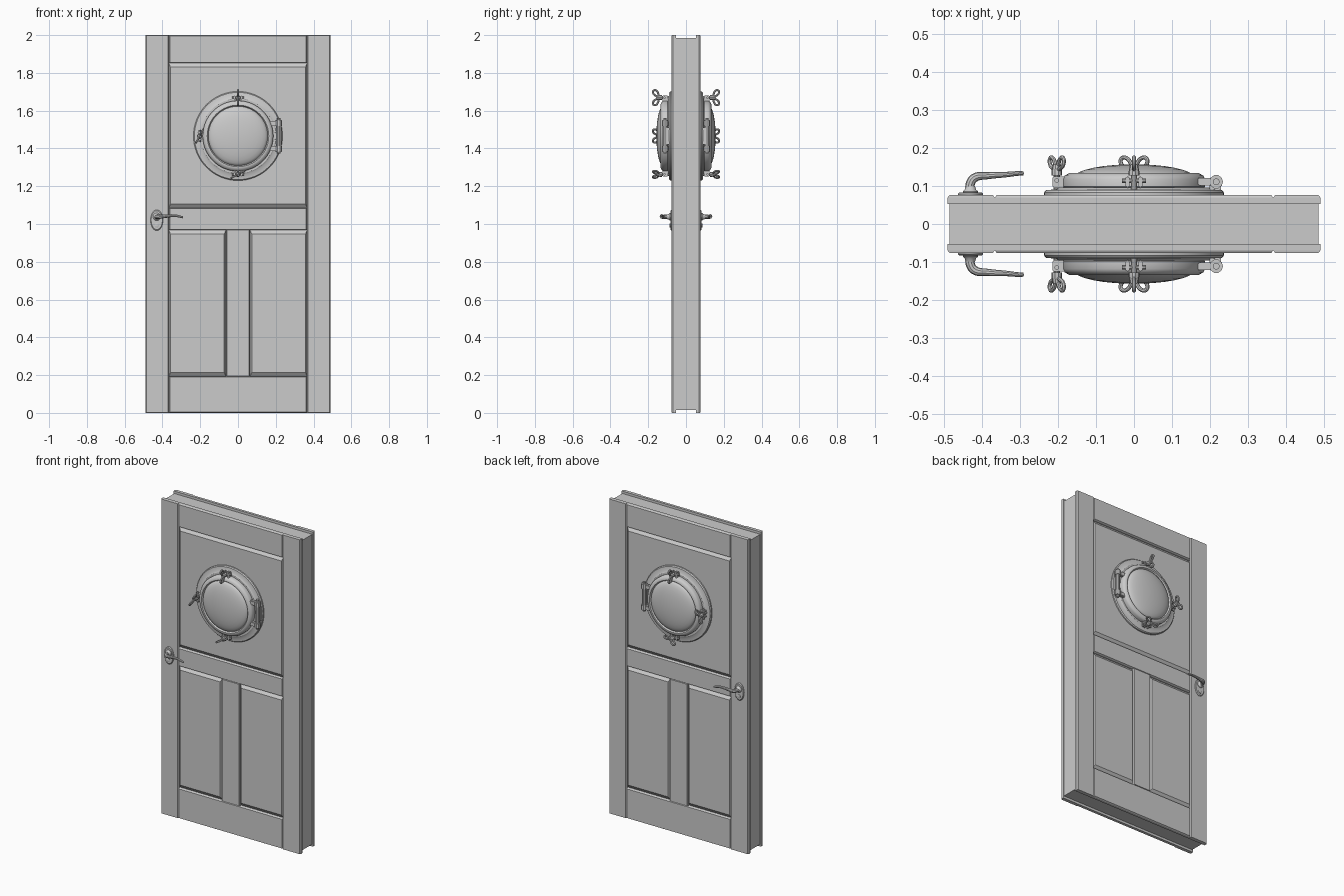
import bpy, bmesh
from math import sin, cos, pi, radians
from mathutils import Vector, Matrix

if "Cube" in bpy.data.objects:
    bpy.data.objects.remove(bpy.data.objects["Cube"])


def finish(ob, smooth=True, mirror=True):
    bpy.ops.object.select_all(action='DESELECT')
    ob.select_set(True)
    bpy.context.view_layer.objects.active = ob
    if smooth:
        bpy.ops.object.shade_smooth_by_angle(angle=radians(35))
    if mirror:  # same part on the back face of the door
        m = ob.modifiers.new("back_copy", 'MIRROR')
        m.use_axis = (False, True, False)
        m.use_mirror_merge = False
    return ob


def from_bmesh(name, bm, smooth=True, mirror=True):
    bmesh.ops.recalc_face_normals(bm, faces=bm.faces)
    me = bpy.data.meshes.new(name)
    bm.to_mesh(me)
    bm.free()
    ob = bpy.data.objects.new(name, me)
    bpy.context.collection.objects.link(ob)
    return finish(ob, smooth, mirror)


def skin(bm, rings, cap_first=True, cap_last=True):
    """Bridge consecutive closed rings of points."""
    rs = [[bm.verts.new(p) for p in r] for r in rings]
    n = len(rs[0])
    for a, b in zip(rs, rs[1:]):
        for i in range(n):
            j = (i + 1) % n
            bm.faces.new((a[i], a[j], b[j], b[i]))
    if cap_first:
        bm.faces.new(rs[0])
    if cap_last:
        bm.faces.new(rs[-1])


def board(name, x0, x1, z0, z1, y_back, y_edge, y_face, bx, bz):
    """Flat board with a chamfered front."""
    def rect(y, ix, iz):
        return [(x0 + ix, y, z0 + iz), (x1 - ix, y, z0 + iz),
                (x1 - ix, y, z1 - iz), (x0 + ix, y, z1 - iz)]
    bm = bmesh.new()
    skin(bm, [rect(y_back, 0, 0), rect(y_edge, 0, 0), rect(y_face, bx, bz)])
    return from_bmesh(name, bm, smooth=False)


def lathe(name, profile, cx, cz, segs=64, sx=1, sz=1):
    """Turn (radius, y) profile around the y axis through (cx, cz)."""
    bm = bmesh.new()
    skin(bm, [[(cx + sx * r * cos(2 * pi * i / segs), y, cz + sz * r * sin(2 * pi * i / segs))
               for i in range(segs)] for r, y in profile])
    return from_bmesh(name, bm)


def tube(name, pts, radius, radii=None, cyclic=False, curved=False, sides=3):
    cu = bpy.data.curves.new(name, 'CURVE')
    cu.dimensions = '3D'
    cu.bevel_depth = radius
    cu.bevel_resolution = sides
    cu.use_fill_caps = True
    cu.resolution_u = 6
    sp = cu.splines.new('BEZIER')
    sp.bezier_points.add(len(pts) - 1)
    sp.use_cyclic_u = cyclic
    for i, p in enumerate(pts):
        b = sp.bezier_points[i]
        b.co = p
        b.radius = radii[i] if radii else 1
        b.handle_left_type = b.handle_right_type = 'AUTO' if curved else 'VECTOR'
    ob = bpy.data.objects.new(name, cu)
    bpy.context.collection.objects.link(ob)
    bpy.ops.object.select_all(action='DESELECT')
    ob.select_set(True)
    bpy.context.view_layer.objects.active = ob
    bpy.ops.object.convert(target='MESH')
    return finish(bpy.context.view_layer.objects.active)


def box(name, center, size, rot_y=0, pivot=(0, 0, 0)):
    """Box placed relative to pivot, then turned about the y axis through it."""
    bm = bmesh.new()
    bmesh.ops.create_cube(bm, size=1, matrix=Matrix.Translation(pivot)
                          @ Matrix.Rotation(rot_y, 4, 'Y') @ Matrix.Translation(center)
                          @ Matrix.Diagonal((*size, 1)))
    bmesh.ops.bevel(bm, geom=bm.edges[:], offset=0.003, segments=2, affect='EDGES')
    return from_bmesh(name, bm)


# Door core, slightly smaller than its two faces
bm = bmesh.new()
bmesh.ops.create_cube(bm, size=1, matrix=Matrix.Translation((0, 0, 1))
                      @ Matrix.Diagonal((0.97, 0.108, 1.97, 1)))
from_bmesh("door_core", bm, smooth=False, mirror=False)

# Frame boards: stiles, rails, mullion
FACE, EDGE, BACK = -0.076, -0.069, -0.053
for name, x0, x1, z0, z1 in (
        ("left_stile", -0.49, -0.366, 0, 2), ("right_stile", 0.366, 0.49, 0, 2),
        ("top_rail", -0.366, 0.366, 1.852, 2), ("middle_rail", -0.366, 0.366, 0.968, 1.085),
        ("bottom_rail", -0.366, 0.366, 0, 0.193), ("mullion", -0.064, 0.064, 0.193, 0.968)):
    vertical = name.endswith(("stile", "mullion"))
    board(name, x0, x1, z0, z1, BACK, EDGE, FACE,
          0.005, 0.001 if vertical else 0.004)

# Raised panels
for name, x0, x1, z0, z1 in (("upper_panel", -0.366, 0.366, 1.085, 1.852),
                             ("lower_left_panel", -0.366, -0.064, 0.193, 0.968),
                             ("lower_right_panel", 0.064, 0.366, 0.193, 0.968)):
    board(name, x0, x1, z0, z1, BACK, -0.058, -0.075, 0.009, 0.022)

# Porthole: flange, ring and domed glass
C = Vector((0, 0, 1.466))
lathe("porthole_flange", [(0.15, -0.07), (0.236, -0.07), (0.236, -0.083), (0.231, -0.089),
                          (0.205, -0.091), (0.198, -0.096), (0.15, -0.096)], C.x, C.z)
lathe("porthole_ring", [(0.15, -0.09), (0.182, -0.092), (0.187, -0.098), (0.187, -0.118),
                        (0.182, -0.127), (0.17, -0.134), (0.163, -0.134), (0.158, -0.128),
                        (0.156, -0.118)], C.x, C.z)
lathe("porthole_glass", [(0.158 * cos(a), -0.122 - 0.035 * sin(a))
                         for a in [radians(d) for d in (0, 12, 24, 36, 48, 60, 72, 82, 89)]],
      C.x, C.z)

# Porthole hinge
HX, HY = 0.216, -0.111
tube("hinge_barrel", [(HX, HY, C.z - 0.085), (HX, HY, C.z + 0.085)], 0.013)
for s in (-1, 1):
    tube("hinge_knuckle", [(HX, HY, C.z + s * 0.052), (HX, HY, C.z + s * 0.082)], 0.018)
    tube("hinge_pin_end", [(HX, HY, C.z + s * 0.084), (HX, HY, C.z + s * 0.094)], 0.009)
    box("hinge_arm", (0.19, HY, s * 0.067), (0.05, 0.02, 0.026), pivot=C)
box("hinge_base", (0.214, -0.093, 0), (0.03, 0.026, 0.09), pivot=C)

# Three swing clamps with looped wing nuts: (position angle, wing angle)
for pos, wing in ((90, 90), (180, 62), (270, 28)):
    a, w = radians(pos), radians(wing)
    out = Vector((cos(a), 0, sin(a)))
    side = Vector((-sin(a), 0, cos(a)))
    d = Vector((cos(w), 0, sin(w)))
    hub = C + out * 0.203
    for s in (-1, 1):
        box("clamp_lug", (0.193, -0.11, s * 0.017), (0.042, 0.03, 0.01), -a, C)
    at = lambda y: hub + Vector((0, y, 0))
    tube("clamp_pin", [at(-0.114) - side * 0.032, at(-0.114) + side * 0.032], 0.006)
    tube("clamp_stem", [at(-0.085), at(-0.15)], 0.008)
    tube("clamp_nut", [at(-0.128), at(-0.138), at(-0.156)], 0.014, [1, 1, 0.75])
    for s in (-1, 1):
        tube("wing_loop", [at(y) + d * s * r for r, y in
                           ((0.006, -0.147), (0.024, -0.148), (0.039, -0.16),
                            (0.036, -0.173), (0.022, -0.173), (0.01, -0.16))],
             0.0055, cyclic=True, curved=True, sides=2)

# Handle: oval plate, rose, lever, key cylinder
KX, KZ = -0.43, 1.038
lathe("handle_plate", [(1, -0.07), (1, -0.079), (0.9, -0.083)], KX, 1.02, 48, 0.033, 0.055)
lathe("handle_rose", [(0.02, -0.08), (0.02, -0.086), (0.015, -0.09), (0.012, -0.1)], KX, KZ, 32)
lathe("key_cylinder", [(0.011, -0.08), (0.011, -0.086), (0.009, -0.087)], KX, 0.992, 24)
tube("handle_lever", [(KX, -0.08, KZ), (KX, -0.106, KZ), (KX + 0.012, -0.122, KZ),
                      (-0.385, -0.127, KZ + 0.003), (-0.335, -0.13, KZ + 0.006),
                      (-0.302, -0.133, KZ), (-0.291, -0.133, KZ - 0.003)],
     0.011, [1.1, 1.1, 1.05, 0.85, 0.65, 0.55, 0.5], curved=True)
